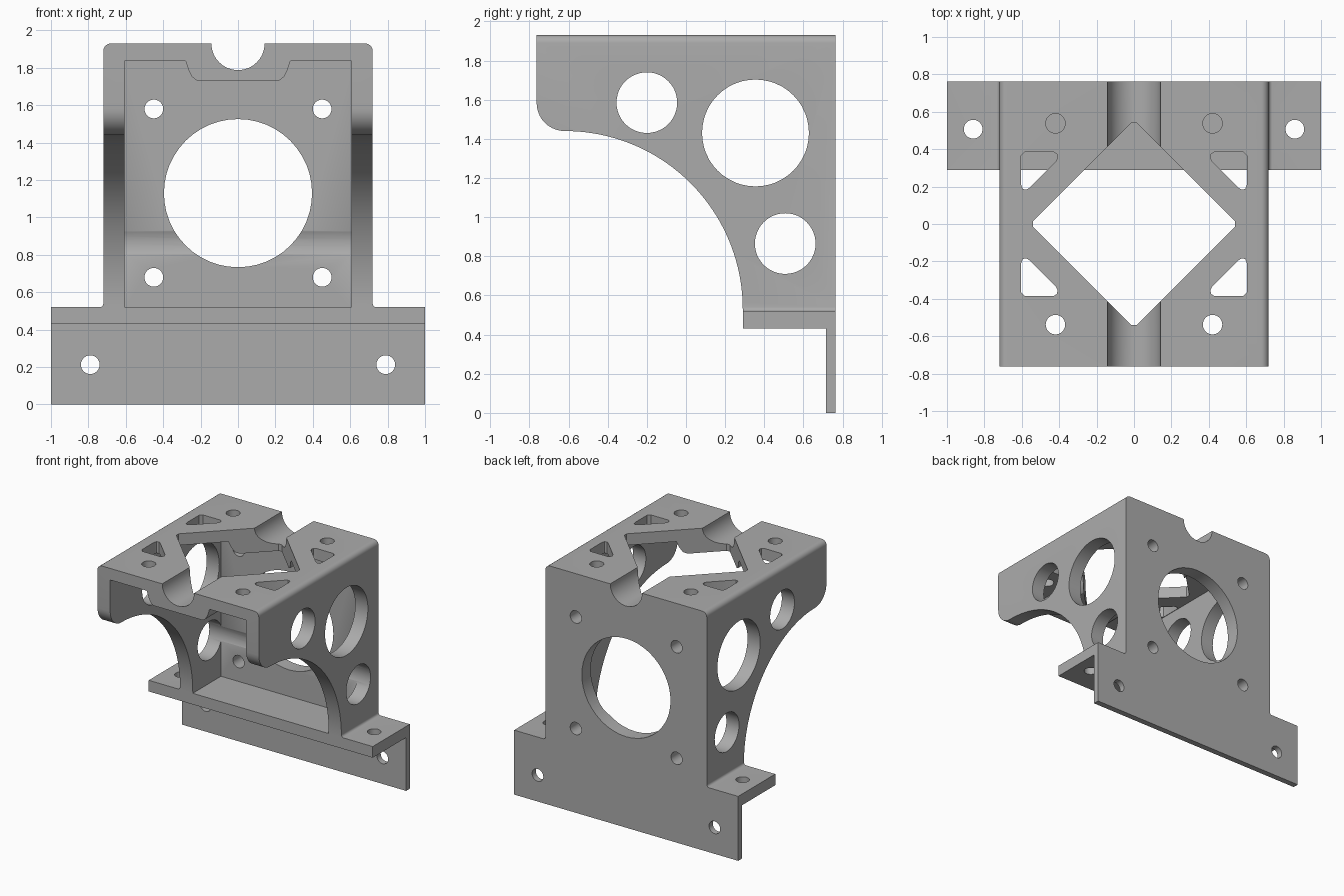
import bpy, bmesh
from math import sin, cos, radians

old = bpy.data.objects.get("Cube")
if old:
    bpy.data.objects.remove(old, do_unlink=True)

grey = bpy.data.materials.new("bracket grey")
grey.use_nodes = True
colour = (0.41, 0.41, 0.41, 1)
grey.diffuse_color = colour
grey.node_tree.nodes["Principled BSDF"].inputs["Base Color"].default_value = colour


def arc(u, v, r, start, end, steps):
    """Points on an arc, angles in degrees."""
    angles = [radians(start + (end - start) * i / steps) for i in range(steps + 1)]
    return [(u + r * cos(a), v + r * sin(a)) for a in angles]


def mirrored(half):
    """Close a half profile by reflecting it across u = 0."""
    return half + [(-u, v) for u, v in reversed(half)]


def prism(name, points, axis, low, high):
    """Extrude a 2D outline along an axis."""
    place = {"X": lambda u, v, w: (w, u, v),
             "Y": lambda u, v, w: (u, w, v),
             "Z": lambda u, v, w: (u, v, w)}[axis]
    bm = bmesh.new()
    ends = [[bm.verts.new(place(u, v, w)) for u, v in points] for w in (low, high)]
    n = len(points)
    bm.faces.new(ends[0])
    bm.faces.new(ends[1][::-1])
    for i in range(n):
        j = (i + 1) % n
        bm.faces.new((ends[0][j], ends[0][i], ends[1][i], ends[1][j]))
    bmesh.ops.recalc_face_normals(bm, faces=bm.faces)
    mesh = bpy.data.meshes.new(name)
    bm.to_mesh(mesh)
    bm.free()
    mesh.materials.append(grey)
    obj = bpy.data.objects.new(name, mesh)
    bpy.context.scene.collection.objects.link(obj)
    return obj


def cut(points, axis, low, high):
    """Subtract an extruded outline from the bracket."""
    cutter = prism("cutter", points, axis, low, high)
    cutter.hide_render = True
    mod = bracket.modifiers.new("cut", "BOOLEAN")
    mod.operation = "DIFFERENCE"
    mod.solver = "EXACT"
    mod.object = cutter
    bpy.ops.object.modifier_apply(modifier=mod.name)
    bpy.data.objects.remove(cutter, do_unlink=True)


def hole(u, v, r, axis, low, high):
    cut(arc(u, v, r, 0, 352.5, 47), axis, low, high)


# Solid body: wide base, filleted shoulders, rounded top corners, top trough
half = [(1, 0), (1, 0.52)]
half += arc(0.74, 0.54, 0.02, 270, 180, 4)
half += arc(0.68, 1.89, 0.04, 0, 90, 6)
half += arc(0, 1.93, 0.142, 0, -85, 17)
bracket = prism("motor_bracket", mirrored(half), "Y", -0.763, 0.763)
bpy.context.view_layer.objects.active = bracket
bracket.select_set(True)

# Arched side outline, shelf underside and thin mounting flange
side = [(-1, -0.1), (0.715, -0.1), (0.715, 0.43), (0.29, 0.43)]
side += arc(-0.62, 0.53, 0.91, 0, 90, 40)
side += arc(-0.62, 1.583, 0.143, 270, 180, 10)[1:]
side += [(-1, 1.583)]
cut(side, "X", -1.5, 1.5)

# Inner cavity, leaving the walls, back plate and the rib below the trough
cut(mirrored([(0.607, 0.52), (0.607, 1.837), (0.28, 1.837),
              (0.265, 1.79), (0.245, 1.75), (0.22, 1.733)]), "Y", -1, 0.65)

# Lightening holes through both side walls
for y, z, r in ((-0.2, 1.585, 0.155), (0.355, 1.43, 0.273), (0.507, 0.865, 0.155)):
    hole(y, z, r, "X", -1.5, 1.5)

# Motor opening in the back plate
hole(0, 1.13, 0.396, "Y", 0.5, 1)

# Diamond opening in the top plate
cut([(0.54, -0.015), (0.54, 0.015), (0.015, 0.54), (-0.015, 0.54),
     (-0.54, 0.015), (-0.54, -0.015), (-0.015, -0.54), (0.015, -0.54)],
    "Z", 1.6, 2.1)

# Rounded triangular pockets and screw holes
triangle = [(0.43, 0.385), (0.583, 0.385), (0.603, 0.365), (0.603, 0.21),
            (0.595, 0.187), (0.575, 0.184), (0.56, 0.193), (0.417, 0.336),
            (0.408, 0.355), (0.413, 0.375)]
for sx in (-1, 1):
    for sy in (-1, 1):
        cut([(sx * x, sy * y) for x, y in triangle], "Z", 1.7, 2.1)
        hole(sx * 0.42, sy * 0.538, 0.052, "Z", 1.7, 2.1)
        hole(sx * 0.45, 1.13 + sy * 0.45, 0.05, "Y", 0.5, 1)
    hole(sx * 0.79, 0.213, 0.05, "Y", 0.5, 1)
    hole(sx * 0.86, 0.507, 0.05, "Z", 0.3, 0.6)

# Smooth the rounded walls and keep the corners crisp
bpy.ops.object.shade_smooth_by_angle(angle=radians(30))
